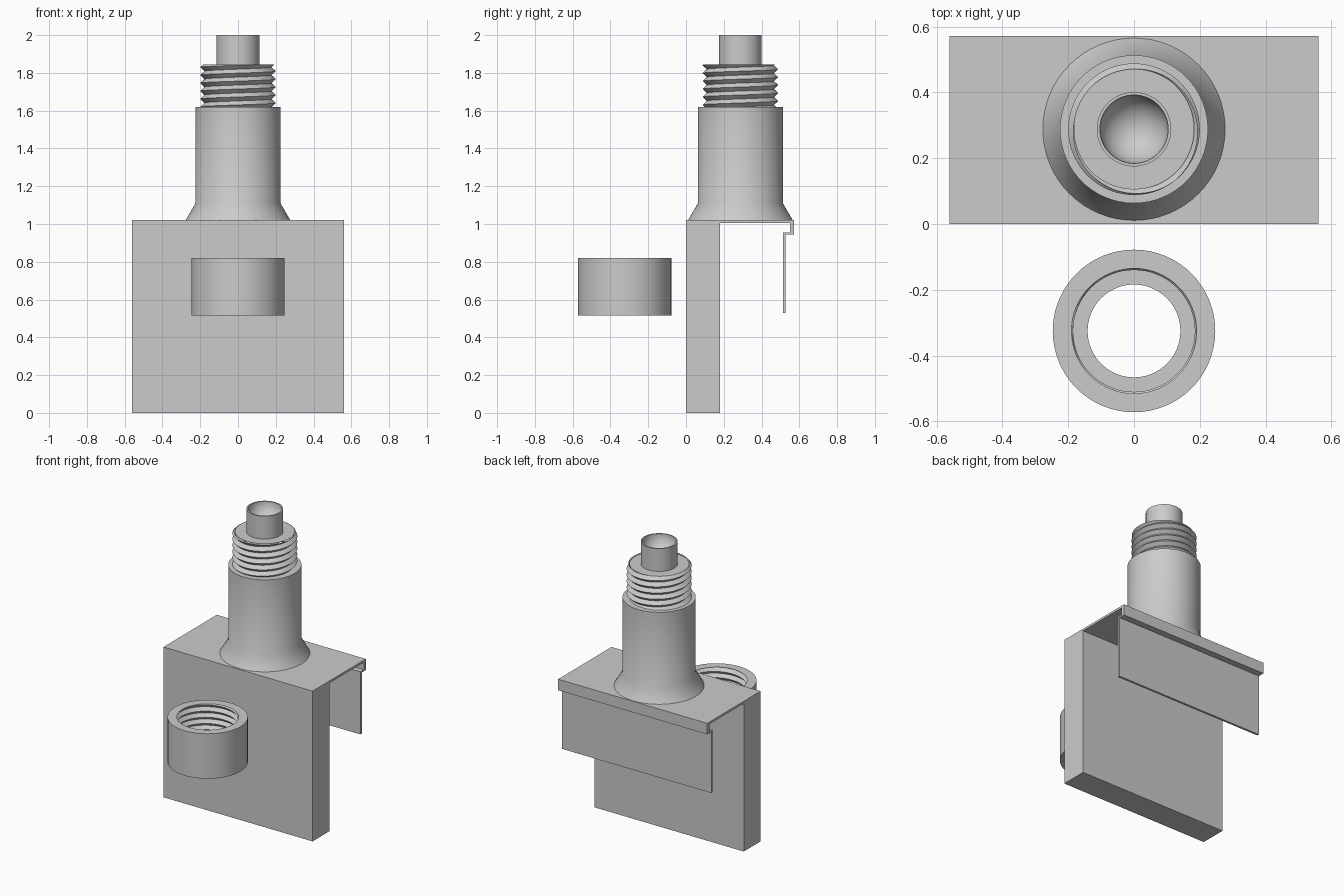
import bpy, bmesh, math

cube = bpy.data.objects.get("Cube")
if cube:
    bpy.data.objects.remove(cube, do_unlink=True)

grey = bpy.data.materials.new("plain grey")
grey.use_nodes = True
COLOUR = (0.6, 0.6, 0.6, 1)
grey.diffuse_color = COLOUR
grey.node_tree.nodes["Principled BSDF"].inputs["Base Color"].default_value = COLOUR

SEGMENTS = 64
PITCH = 0.042


def finish(name, bm, location=(0, 0, 0), smooth=True):
    bmesh.ops.remove_doubles(bm, verts=bm.verts, dist=1e-5)
    bmesh.ops.recalc_face_normals(bm, faces=bm.faces)
    mesh = bpy.data.meshes.new(name)
    bm.to_mesh(mesh)
    bm.free()
    mesh.materials.append(grey)
    obj = bpy.data.objects.new(name, mesh)
    obj.location = location
    bpy.context.collection.objects.link(obj)
    if smooth:
        bpy.ops.object.select_all(action='DESELECT')
        obj.select_set(True)
        bpy.context.view_layer.objects.active = obj
        bpy.ops.object.shade_smooth_by_angle(angle=math.radians(30))
    return obj


def lathe(name, profile, location, closed=False):
    """Turn a (radius, height) profile about the vertical axis."""
    bm = bmesh.new()
    points = [bm.verts.new((r, 0, z)) for r, z in profile]
    edges = [bm.edges.new(pair) for pair in zip(points, points[1:])]
    if closed:
        edges.append(bm.edges.new((points[-1], points[0])))
    bmesh.ops.spin(bm, geom=points + edges, axis=(0, 0, 1), cent=(0, 0, 0),
                   angle=math.tau, steps=SEGMENTS)
    return finish(name, bm, location)


def prism(name, outline, half_width):
    """Extrude a (y, z) outline across x."""
    bm = bmesh.new()
    face = bm.faces.new([bm.verts.new((-half_width, y, z)) for y, z in outline])
    side = bmesh.ops.extrude_face_region(bm, geom=[face])["geom"]
    moved = [v for v in side if isinstance(v, bmesh.types.BMVert)]
    bmesh.ops.translate(bm, verts=moved, vec=(2 * half_width, 0, 0))
    return finish(name, bm, smooth=False)


def thread(name, root, crest, bottom, top, location):
    """Right-handed V thread, cut flat at both ends."""
    bm = bmesh.new()
    rows = 2 * math.ceil((top - bottom) / PITCH) + 4
    columns = []
    for i in range(SEGMENTS + 1):
        turn = i / SEGMENTS
        column = []
        for k in range(-2, rows):
            z = min(max(bottom + (k / 2 + turn) * PITCH, bottom), top)
            phase = ((z - bottom) / PITCH - turn) % 1
            r = root + (crest - root) * (1 - abs(2 * phase - 1))
            a = turn * math.tau
            column.append(bm.verts.new((r * math.cos(a), r * math.sin(a), z)))
        columns.append(column)
    for left, right in zip(columns, columns[1:]):
        for k in range(len(left) - 1):
            bm.faces.new((left[k], right[k], right[k + 1], left[k + 1]))
    bmesh.ops.dissolve_degenerate(bm, dist=1e-5, edges=bm.edges)
    return finish(name, bm, location)


# Front slab with thin top plate, rear lip and hanging panel
prism("bracket", [
    (0, 0), (0.18, 0), (0.18, 1.005), (0.55, 1.005), (0.55, 0.955),
    (0.513, 0.955), (0.513, 0.53), (0.528, 0.53), (0.528, 0.945),
    (0.572, 0.945), (0.572, 1.02), (0, 1.02)], 0.56)

# Flared round post on the plate
STEM = (0, 0.288, 0)
lathe("flared_post", [(0, 1.02), (0.277, 1.02), (0.225, 1.11),
                      (0.225, 1.62), (0, 1.62)], STEM)
thread("post_thread", 0.178, 0.2, 1.62, 1.845, STEM)
lathe("thread_end_cap", [(0, 1.845), (0.183, 1.845)], STEM)

# Spigot with a rounded hollow
bowl = [(0.104 * math.cos(t), 2 - 0.104 * math.sin(t))
        for t in (i * math.pi / 24 for i in range(13))]
lathe("spigot", [(0, 1.8), (0.113, 1.8), (0.113, 2)] + bowl, STEM)

# Loose threaded collar in front, with a holed floor
COLLAR = (0, -0.325, 0)
lathe("collar", [(0.19, 0.82), (0.247, 0.82), (0.247, 0.515),
                 (0.141, 0.515), (0.141, 0.59), (0.2, 0.59)], COLLAR)
inner = thread("collar_thread", 0.185, 0.205, 0.59, 0.82, COLLAR)
inner.data.flip_normals()
